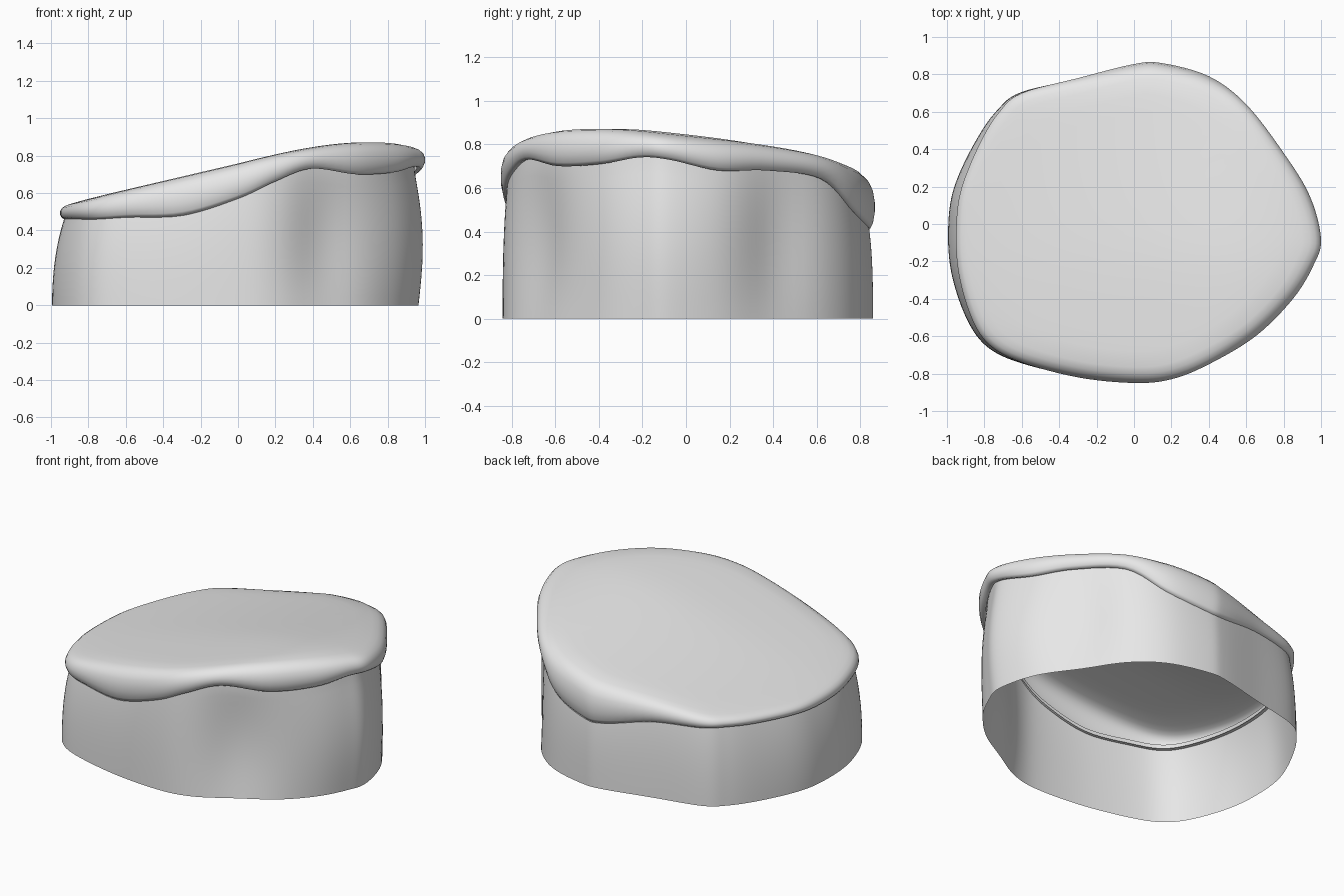
import bpy, bmesh, math
from mathutils import Vector

cube = bpy.data.objects.get("Cube")
if cube:
    bpy.data.objects.remove(cube, do_unlink=True)

stone = bpy.data.materials.new("pale_grey")
stone.use_nodes = True
stone.diffuse_color = (0.8, 0.8, 0.8, 1)
stone.node_tree.nodes["Principled BSDF"].inputs["Base Color"].default_value = (0.8, 0.8, 0.8, 1)

# Rim control points: x, y and the height of the overhanging lip
RIM = [Vector(p) for p in (
    (1, -.08, .73), (.94, .15, .68), (.8, .38, .68), (.6, .64, .64), (.4, .79, .49), (.15, .86, .42),
    (0, .855, .42), (-.3, .78, .48), (-.6, .7, .49), (-.72, .6, .49), (-.82, .44, .48), (-.92, .2, .47),
    (-.95, 0, .46), (-.94, -.25, .46), (-.87, -.5, .46), (-.77, -.65, .46), (-.6, -.74, .47),
    (-.3, -.82, .48), (0, -.85, .57), (.2, -.83, .66), (.4, -.75, .73), (.65, -.6, .7),
    (.85, -.4, .71), (.96, -.22, .74))]


def smooth_loop(pts, steps):
    """Closed Catmull-Rom curve through the points."""
    out, n = [], len(pts)
    for i in range(n):
        a, b, c, d = (pts[(i + k) % n] for k in (-1, 0, 1, 2))
        for j in range(steps):
            t = j / steps
            out.append(b + (c - a) * t / 2 + (a * 2 - b * 5 + c * 4 - d) * t**2 / 2
                       + (b * 3 - a - c * 3 + d) * t**3 / 2)
    return out


LOOP = smooth_loop(RIM, 6)


def top_height(x, y):
    """Sloping top: rises towards +x and sinks towards the back."""
    rise = .12 * math.sin(2.1 * x) if x > 0 else .235 * x
    ease = (y + .2 + math.hypot(y + .2, .2)) / 2
    return .76 + rise - .14 * ease * max(.2, min(1, .75 + .6 * x))


def make_skin(name, rings, centre=None):
    """Join rings of points into a smooth skin, optionally closed at a centre point."""
    bm = bmesh.new()
    rows = [[bm.verts.new(p) for p in ring] for ring in rings]
    n = len(rows[0])
    for low, high in zip(rows, rows[1:]):
        for i in range(n):
            j = (i + 1) % n
            bm.faces.new((low[i], low[j], high[j], high[i]))
    if centre:
        hub = bm.verts.new(centre)
        for i in range(n):
            bm.faces.new((rows[-1][i], rows[-1][(i + 1) % n], hub))
    for f in bm.faces:
        f.smooth = True
    mesh = bpy.data.meshes.new(name)
    bm.to_mesh(mesh)
    bm.free()
    mesh.materials.append(stone)
    obj = bpy.data.objects.new(name, mesh)
    bpy.context.collection.objects.link(obj)
    return obj


def bump(angle, centre, width):
    return math.exp(-((angle - centre) / width) ** 2)


def wall_point(p, t):
    """Wall under rim point p at fraction t of its height, with soft hollows."""
    z = t * (p.z + .035)
    angle = math.degrees(math.atan2(p.y, p.x))
    swell = math.sin(math.pi * min(1, z / .7))
    hollow = bump(angle, -54, 17) + .7 * bump(angle, 30, 13)
    scale = .99 - .025 * t**3 - .07 * hollow * (.45 + .55 * swell)
    scale -= .025 * bump(angle, -5, 25) * (1 - swell)
    scale += .055 * (bump(angle, 180, 45) + bump(angle, -180, 45)) * (1 - t * t)
    return Vector((p.x * scale, p.y * scale, z))


# Open wall
make_skin("wall", [[wall_point(p, k / 14) for p in LOOP] for k in range(15)])

# Cap: rolled lip followed by the sloping top; each pair is rim scale and rise above the lip
ROLL = [(.955, .03), (.975, 0), (.99, .1), (1, .3), (1, .48), (.99, .68), (.97, .83), (.94, .93), (.9, .98)]
ROLL += [(k / 10, 1) for k in range(8, 0, -1)]


def cap_point(p, s, k):
    x, y = p.x * s, p.y * s
    inner = min(s, .93)
    top = top_height(p.x * inner, p.y * inner)
    return Vector((x, y, p.z + k * (top - p.z)))


make_skin("cap", [[cap_point(p, s, k) for p in LOOP] for s, k in ROLL], (0, 0, top_height(0, 0)))
